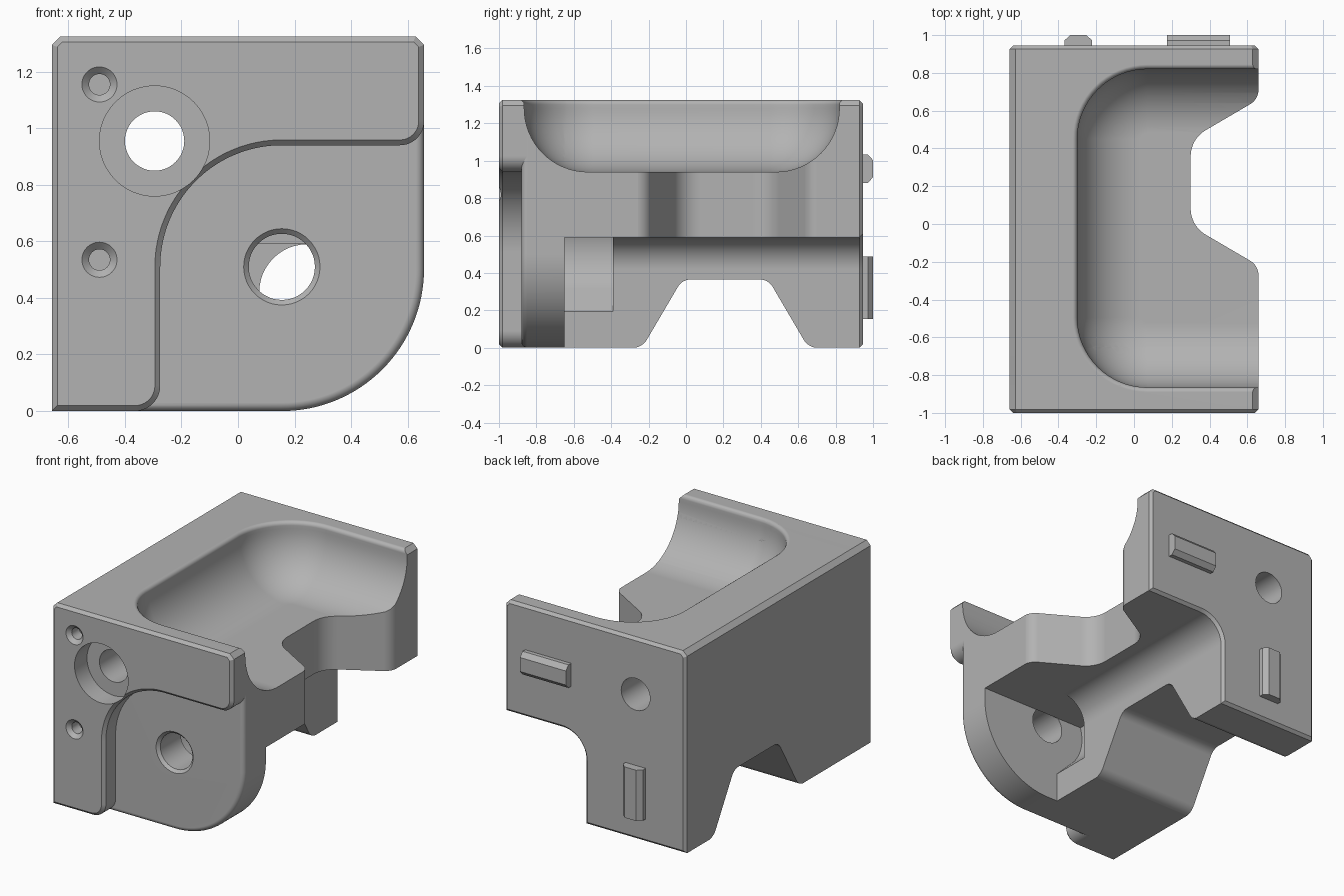
import bpy, bmesh
from math import cos, sin, pi, radians
from mathutils import Vector

cube = bpy.data.objects.get("Cube")
if cube:
    bpy.data.objects.remove(cube, do_unlink=True)

W, H = 0.658, 1.325      # half width, height
CX, CZ = 0.155, 0.51     # shared centre of the rounded plate and its hole

grey = bpy.data.materials.new("matte grey")
grey.use_nodes = True
grey.diffuse_color = (0.45, 0.45, 0.45, 1)
grey.node_tree.nodes["Principled BSDF"].inputs["Base Color"].default_value = (0.45, 0.45, 0.45, 1)

AXES = {"x": lambda u, v, w: (w, u, v),
        "y": lambda u, v, w: (u, w, v),
        "z": lambda u, v, w: (u, v, w)}


def rounded(corners, steps=12):
    """Outline from (u, v, radius, steps) corners; the last two are optional."""
    out = []
    n = len(corners)
    for i, c in enumerate(corners):
        p = Vector(c[:2])
        r = c[2] if len(c) > 2 else 0
        k = c[3] if len(c) > 3 else steps
        if r <= 0:
            out.append(p)
            continue
        a = (Vector(corners[i - 1][:2]) - p).normalized()
        b = (Vector(corners[(i + 1) % n][:2]) - p).normalized()
        half = a.angle(b) / 2
        centre = p + (a + b).normalized() * (r / sin(half))
        reach = r * cos(half) / sin(half)
        start, end = p + a * reach - centre, p + b * reach - centre
        sweep = start.angle_signed(end)
        for j in range(k + 1):
            t = -sweep * j / k
            out.append(centre + Vector((start.x * cos(t) - start.y * sin(t),
                                        start.x * sin(t) + start.y * cos(t))))
    return out


def inset(points, d):
    """Move a counter-clockwise outline inwards by d."""
    out = []
    for i, p in enumerate(points):
        a = (p - points[i - 1]).normalized()
        b = (points[(i + 1) % len(points)] - p).normalized()
        na, nb = Vector((-a.y, a.x)), Vector((-b.y, b.x))
        out.append(p + (na + nb) * (d / (1 + na.dot(nb))))
    return out


def loft(name, rings, axis="y"):
    """Skin a list of (outline, position along axis) and cap the ends."""
    bm = bmesh.new()
    loops = [[bm.verts.new(AXES[axis](p[0], p[1], w)) for p in pts] for pts, w in rings]
    n = len(loops[0])
    for lo, hi in zip(loops, loops[1:]):
        for i in range(n):
            bm.faces.new((lo[i], lo[(i + 1) % n], hi[(i + 1) % n], hi[i]))
    bm.faces.new(loops[0])
    bm.faces.new(loops[-1])
    bmesh.ops.recalc_face_normals(bm, faces=bm.faces)
    mesh = bpy.data.meshes.new(name)
    bm.to_mesh(mesh)
    bm.free()
    mesh.materials.append(grey)
    obj = bpy.data.objects.new(name, mesh)
    bpy.context.collection.objects.link(obj)
    return obj


def prism(name, pts, a, b, axis="y"):
    return loft(name, [(pts, a), (pts, b)], axis)


def bore(name, x, z, steps):
    """Turned hole along y from (y, radius) steps."""
    circle = [Vector((cos(2 * pi * i / 48), sin(2 * pi * i / 48))) for i in range(48)]
    return loft(name, [([Vector((x, z)) + c * r for c in circle], y) for y, r in steps])


# Main body: L section with a fillet and a chamfered back face
section = rounded([(-W, 0), (0.075, 0), (0.075, 0.59, 0.17), (W, 0.59),
                   (W, H, 0.03, 1), (-W, H, 0.03, 1)])
body = loft("main_body", [(section, -0.65), (section, 0.927), (inset(section, 0.018), 0.945)])

# Rounded plate with a softened front edge
outline = rounded([(-W, 0), (W, 0, W - CX, 32), (W, H, 0.03, 1), (-W, H, 0.03, 1)])
soft = [(inset(outline, 0.03 * (1 - cos(t))), -0.85 - 0.03 * sin(t))
        for t in (radians(a) for a in range(90, -1, -15))]
plate = loft("rounded_plate", soft + [(outline, -0.65)])

# Raised front frame that curves around the plate
frame_line = rounded([(-W, 0), (-0.275, 0, 0.09), (-0.275, 0.94, 0.43, 32), (W, 0.94, 0.085),
                      (W, H, 0.03, 1), (-W, H, 0.03, 1)])
frame = loft("front_frame", [(inset(frame_line, 0.019), -1), (frame_line, -0.981), (frame_line, -0.85)])

# Top pocket: rounded walls, bowl-shaped floor and flared rim
levels = []
for i in range(16, -1, -1):
    t = pi / 2 * i / 16
    levels.append((0.34 * (1 - cos(t)), 0.94 + 0.34 * (1 - sin(t))))
for i in range(5):
    t = pi / 2 * i / 4
    levels.append((-0.025 * (1 - cos(t)), 1.3001 + 0.025 * sin(t)))
levels.append((-0.025, 1.4))


def pocket_ring(d):
    r = 0.37 - d
    return rounded([(-0.3 + d, -0.865 + d, r), (1.2 - d, -0.865 + d, r),
                    (1.2 - d, 0.82 - d, r), (-0.3 + d, 0.82 - d, r)], 16)


pocket = loft("pocket_cutter", [(pocket_ring(d), z) for d, z in levels], "z")

# Tapered notches in the shelf and under the leg
shelf_notch = prism("shelf_notch_cutter", rounded(
    [(0.8, -0.4), (0.8, 0.85), (W + 0.001, 0.85), (W + 0.001, 0.66, 0.09),
     (0.3, 0.45, 0.16), (0.3, -0.01, 0.16), (W + 0.001, -0.22, 0.09), (W + 0.001, -0.4)]),
    0.5, 1.5, "z")
leg_notch = prism("leg_notch_cutter", rounded(
    [(-0.45, -0.1), (0.85, -0.1), (0.85, -0.001), (0.655, -0.001, 0.09), (0.44, 0.365, 0.08),
     (-0.02, 0.365, 0.08), (-0.235, -0.001, 0.09), (-0.45, -0.001)]), -0.8, 0.8, "x")

# Clearance behind the plate hole
arc = [(CX + 0.28 * cos(radians(a)), CZ + 0.28 * sin(radians(a))) for a in range(163, 226, 3)]
clearance = prism("clearance_cutter", [(0.8, 0.589)] + arc + [(0.4, -0.131), (0.8, -0.131)], -0.8, -0.39)

# Round holes
shaft = bore("shaft_cutter", -0.295, 0.955, [(-1.1, 0.195), (-0.87, 0.195), (-0.87, 0.105), (1.1, 0.105)])
plate_hole = bore("plate_hole_cutter", CX, CZ, [(-0.9, 0.155), (-0.862, 0.117), (-0.6, 0.117)])
pins = [bore("pin_cutter", -0.49, z, [(-1.02, 0.083), (-0.976, 0.037), (-0.9, 0.037)])
        for z in (0.535, 1.155)]


# Locating keys on the back
def key(name, x, z, hx, hz, tx, tz):
    def rect(a, b):
        return [Vector((x + i * a, z + j * b)) for i, j in ((-1, -1), (1, -1), (1, 1), (-1, 1))]
    return loft(name, [(rect(hx, hz), 0.93), (rect(hx, hz), 0.972), (rect(hx - tx, hz - tz), 1)])


keys = [key("upright_key", -0.295, 0.32, 0.073, 0.167, 0.03, 0),
        key("level_key", 0.342, 0.957, 0.167, 0.076, 0, 0.03)]

# Cut each part, then shade it
cuts = {body: [pocket, shelf_notch, leg_notch, clearance, shaft],
        plate: [pocket, shaft, plate_hole],
        frame: [pocket, shaft] + pins}
cutters = {c for group in cuts.values() for c in group}
for obj in [body, plate, frame] + keys:
    bpy.ops.object.select_all(action="DESELECT")
    obj.select_set(True)
    bpy.context.view_layer.objects.active = obj
    for cutter in cuts.get(obj, []):
        mod = obj.modifiers.new("cut", "BOOLEAN")
        mod.operation, mod.solver, mod.object = "DIFFERENCE", "EXACT", cutter
        bpy.ops.object.modifier_apply(modifier=mod.name)
    bpy.ops.object.shade_smooth_by_angle(angle=radians(28))
    obj.modifiers.new("flat_face_normals", "WEIGHTED_NORMAL").keep_sharp = True
for cutter in cutters:
    bpy.data.objects.remove(cutter, do_unlink=True)
